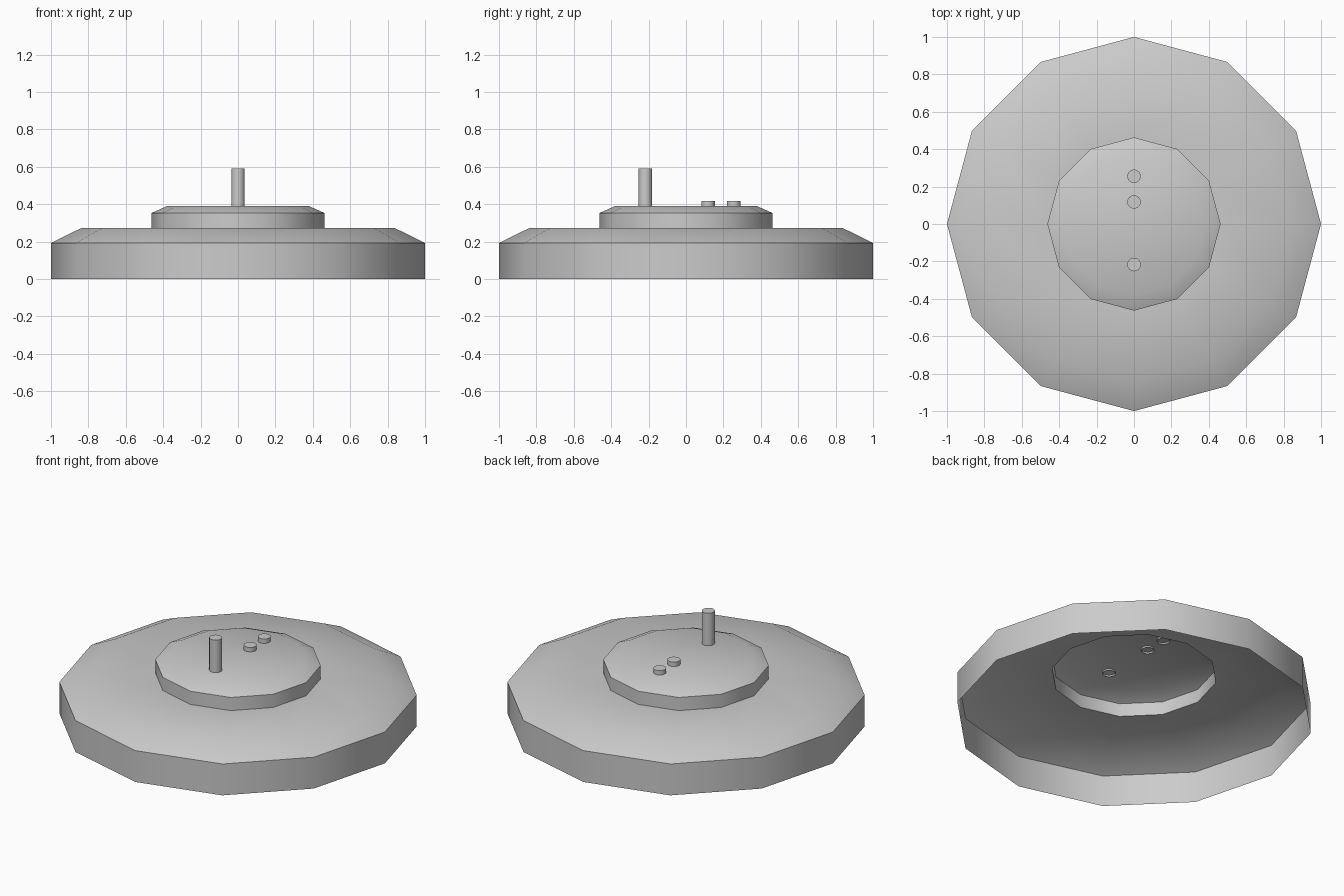
import bpy
import math

if "Cube" in bpy.data.objects:
    bpy.data.objects.remove(bpy.data.objects["Cube"])


def lathe(name, profile, sides, loc=(0, 0, 0), close_top=True):
    """Turn an (r, z) profile around z into a thin shell, open at the bottom."""
    verts = [(r * math.cos(2 * math.pi * i / sides),
              r * math.sin(2 * math.pi * i / sides), z)
             for r, z in profile for i in range(sides)]
    faces = []
    for k in range(len(profile) - 1):
        for i in range(sides):
            j = (i + 1) % sides
            a, b = k * sides, (k + 1) * sides
            faces.append((a + i, a + j, b + j, b + i))
    if close_top:
        last = (len(profile) - 1) * sides
        faces.append(tuple(range(last, last + sides)))
    mesh = bpy.data.meshes.new(name)
    mesh.from_pydata(verts, [], faces)
    obj = bpy.data.objects.new(name, mesh)
    bpy.context.collection.objects.link(obj)
    obj.location = loc
    bpy.ops.object.select_all(action='DESELECT')
    obj.select_set(True)
    bpy.context.view_layer.objects.active = obj
    bpy.ops.object.shade_smooth_by_angle(angle=math.radians(31))
    return obj


# Hollow twelve-sided base stepping up into a raised hub
lathe("stepped_base", [(1.0, 0.0), (1.0, 0.193), (0.84, 0.272),
                       (0.463, 0.272), (0.463, 0.353), (0.38, 0.39)], 12)

# One tall pin and two short studs set slightly into the hub
PIN_R, PIN_BOTTOM = 0.036, 0.38
for name, y, top in (("tall_pin", -0.217, 0.59),
                     ("inner_stud", 0.118, 0.417),
                     ("outer_stud", 0.255, 0.417)):
    lathe(name, [(PIN_R, 0.0), (PIN_R, top - PIN_BOTTOM)], 24,
          (0, y, PIN_BOTTOM))
